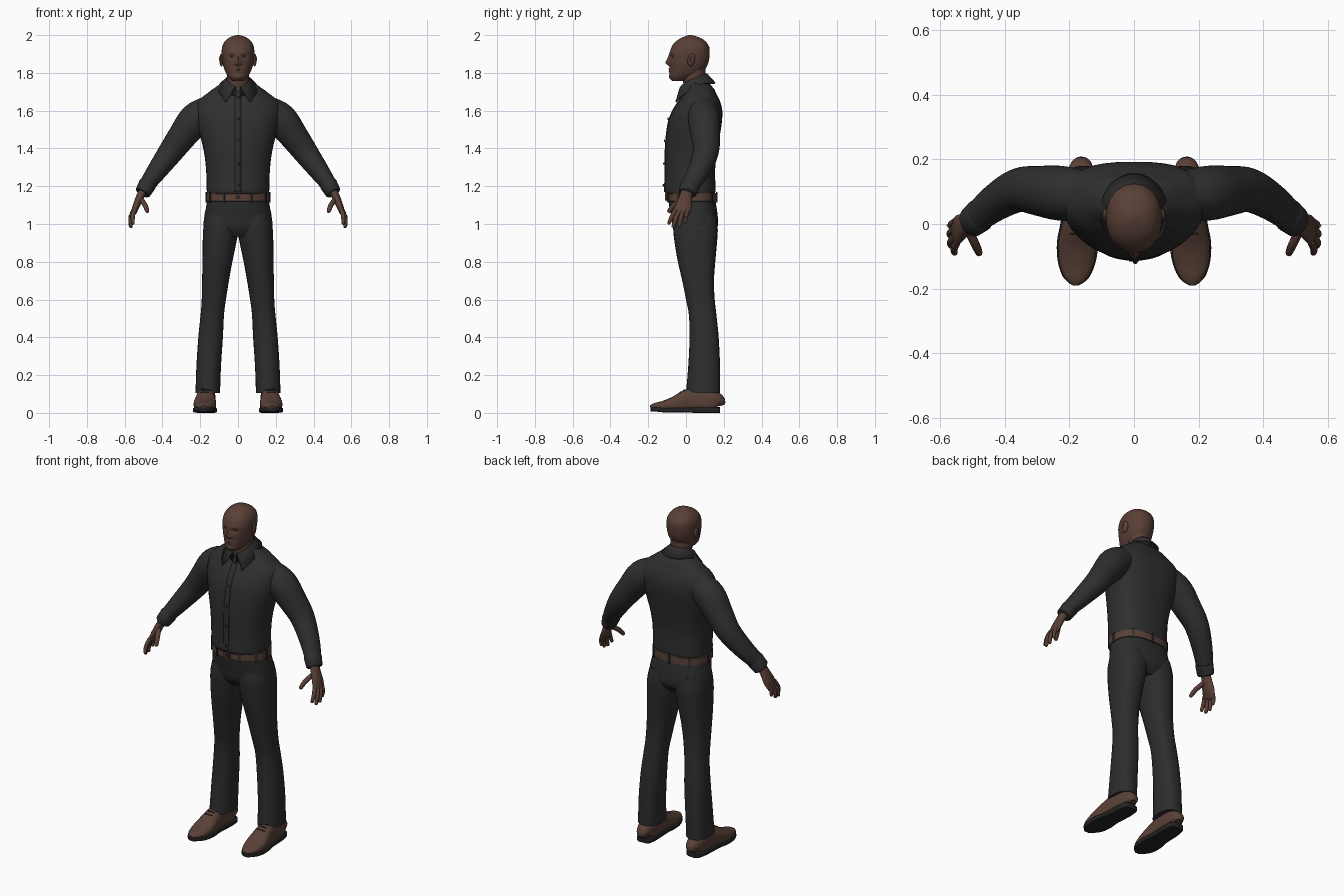
import bpy, bmesh, math
from mathutils import Vector, Matrix

cube = bpy.data.objects.get("Cube")
if cube:
    bpy.data.objects.remove(cube, do_unlink=True)


def material(name, *rgb):
    m = bpy.data.materials.new(name)
    m.use_nodes = True
    col = (*rgb, 1)
    m.diffuse_color = col
    bsdf = next(n for n in m.node_tree.nodes if n.type == 'BSDF_PRINCIPLED')
    bsdf.inputs["Base Color"].default_value = col
    bsdf.inputs["Roughness"].default_value = 0.8
    return m


SKIN = material("dark brown skin", .10, .05, .037)
SHIRT = material("black shirt cloth", .028, .028, .029)
TROUSERS = material("black trouser cloth", .026, .026, .026)
LEATHER = material("brown leather", .10, .053, .038)
SOLE = material("black rubber", .018, .017, .017)
EYE = material("dark eye", .035, .022, .018)
made = []


def add_object(name, bm, mat, mirror=False):
    bmesh.ops.recalc_face_normals(bm, faces=bm.faces)
    me = bpy.data.meshes.new(name)
    bm.to_mesh(me)
    bm.free()
    me.materials.append(mat)
    ob = bpy.data.objects.new(name, me)
    bpy.context.collection.objects.link(ob)
    if mirror:
        ob.modifiers.new("mirror", 'MIRROR').use_mirror_merge = False
    made.append(ob)
    return ob


def smooth_rows(rows, k):
    """Catmull-Rom interpolation of equal-length tuples."""
    if k == 1:
        return rows
    out = []
    for i in range(len(rows) - 1):
        p = [rows[max(i - 1, 0)], rows[i], rows[i + 1], rows[min(i + 2, len(rows) - 1)]]
        for j in range(k):
            t = j / k
            out.append(tuple(b + .5 * t * (c - a + t * (2 * a - 5 * b + 4 * c - d + t * (3 * (b - c) + d - a)))
                             for a, b, c, d in zip(*p)))
    return out + [rows[-1]]


def skin_grid(name, rings, mat, mirror=False, closed=True):
    bm = bmesh.new()
    vs = [[bm.verts.new(p) for p in r] for r in rings]
    n = len(vs[0])
    for lo, hi in zip(vs, vs[1:]):
        for i in range(n if closed else n - 1):
            j = (i + 1) % n
            bm.faces.new((lo[i], lo[j], hi[j], hi[i]))
    if closed:
        bm.faces.new(vs[0])
        bm.faces.new(vs[-1])
    return add_object(name, bm, mat, mirror)


def outline(a, b, ang, front=2, back=2):
    """Point on a superellipse with separate front and back squareness."""
    c, s = math.cos(ang), math.sin(ang)
    e = 2 / (back if s > 0 else front)
    return math.copysign(abs(c) ** e, c) * a, math.copysign(abs(s) ** e, s) * b


def loft(name, rows, mat, ref=None, power=(2, 2), seg=28, k=4, mirror=False):
    """Rows are x, y, z, radius a, radius b; rings follow the path when ref is given."""
    rows = smooth_rows(rows, k)
    rings = []
    for i, (x, y, z, a, b) in enumerate(rows):
        u, v = Vector((1, 0, 0)), Vector((0, 1, 0))
        if ref:
            t = Vector(rows[min(i + 1, len(rows) - 1)][:3]) - Vector(rows[max(i - 1, 0)][:3])
            u = t.cross(Vector(ref)).normalized()
            v = u.cross(t).normalized()
        ring = []
        for s in range(seg):
            p, q = outline(a, b, math.tau * s / seg, *power)
            ring.append(Vector((x, y, z)) + u * p + v * q)
        rings.append(ring)
    return skin_grid(name, rings, mat, mirror)


def trunk(name, rows, mat, **kw):
    """Rows are z, half width, front y, back y."""
    return loft(name, [(0, (f + b) / 2, z, w, (b - f) / 2) for z, w, f, b in rows], mat, **kw)


def solid(name, kind, loc, size, mat, rot=None, mirror=False):
    bm = bmesh.new()
    if kind == 'ball':
        bmesh.ops.create_uvsphere(bm, u_segments=16, v_segments=10, radius=1)
    else:
        bmesh.ops.create_cube(bm, size=2)
    turn = rot or Matrix.Identity(4)
    bm.transform(Matrix.Translation(loc) @ turn @ Matrix.Diagonal((*size, 1)))
    return add_object(name, bm, mat, mirror)


# Head with sculpted face
head = trunk("head", [(1.757, .03, -.072, 0), (1.775, .048, -.085, .04), (1.80, .064, -.086, .085),
                      (1.83, .076, -.085, .108), (1.86, .083, -.086, .12), (1.90, .087, -.086, .125),
                      (1.94, .083, -.075, .122), (1.97, .067, -.05, .10), (1.99, .04, -.015, .065),
                      (2.0, .008, .015, .03)], SKIN, power=(2.2, 2.1), seg=72, k=6)
bumps = [(0, 1.853, .012, .014, -.02), (0, 1.875, .010, .02, -.011), (.033, 1.886, .016, .011, .010),
         (.028, 1.905, .03, .008, -.004), (0, 1.821, .02, .005, -.008), (0, 1.808, .018, .005, -.007),
         (0, 1.777, .02, .012, -.005), (.012, 1.85, .007, .007, -.008)]
for v in head.data.vertices:
    if v.co.y < 0:
        v.co.y += sum(d * math.exp(-((abs(v.co.x) - x) / sx) ** 2 - ((v.co.z - z) / sz) ** 2)
                      for x, z, sx, sz, d in bumps)
solid("eyes", 'ball', (.032, -.064, 1.885), (.012, .011, .007), EYE, mirror=True)
tilt = Matrix.Rotation(-.2, 4, 'X') @ Matrix.Rotation(.25, 4, 'Z')
solid("ears", 'ball', (.088, .028, 1.868), (.010, .02, .034), SKIN, tilt, True)
solid("ear_hollows", 'ball', (.096, .025, 1.872), (.003, .01, .018), EYE, tilt, True)
loft("neck", [(0, .055, 1.68, .062, .062), (0, .045, 1.75, .059, .06), (0, .04, 1.82, .06, .062)], SKIN)

# Shirt body
torso = [(1.155, .158, -.10, .145), (1.17, .165, -.113, .155), (1.22, .166, -.112, .155),
         (1.30, .17, -.11, .155), (1.38, .18, -.11, .165), (1.46, .198, -.105, .178),
         (1.54, .215, -.093, .19), (1.60, .222, -.07, .192), (1.65, .212, -.04, .18),
         (1.69, .165, -.015, .16), (1.72, .125, -.004, .145), (1.765, .058, .0, .10)]
trunk("shirt_body", torso, SHIRT, power=(2.1, 2.7), seg=40)

# Button placket and buttons follow the chest line
chest = [r for r in smooth_rows(torso, 4) if 1.165 < r[0] < 1.71]
placket = skin_grid("shirt_placket", [[(x, r[2] - .003, r[0]) for x in (-.016, 0, .016)] for r in chest],
                    SHIRT, closed=False)
placket.modifiers.new("thickness", 'SOLIDIFY').thickness = .006
for i in range(5):
    row = min(chest, key=lambda r: abs(r[0] - 1.21 - i * .115))
    solid("shirt_button", 'ball', (.004, row[2] - .007, row[0]), (.007, .004, .007), SOLE)

# Folded collar: neck edge, fold and pointed lower edge
edges = [[], [], []]
for i in range(49):
    side = 2 * i / 48 - 1
    t = 1 - abs(side)
    sgn = 1 if side >= 0 else -1
    a = math.radians(10 + 170 * t)
    b = math.radians(40 + 140 * t)
    top = Vector((sgn * .064 * math.sin(a), .04 - .072 * math.cos(a),
                  1.722 + .072 * (.5 - .5 * math.cos(a)) ** .7))
    low = Vector((sgn * .102 * math.sin(b), .037 - .117 * math.cos(b), 1.645 + .1 * min(1, 1.8 * t) ** .8))
    inner = top + Vector((0, 0, -.05))
    edges[0].append(inner)
    edges[1].append(top)
    edges[2].append(low)
collar = skin_grid("shirt_collar", edges, SHIRT, closed=False)
collar.modifiers.new("thickness", 'SOLIDIFY').thickness = .008
collar.modifiers["thickness"].offset = 0

# Sleeves and cuffs
Y = (0, 1, 0)
loft("sleeves", [(.15, .09, 1.60, .08, .075), (.225, .095, 1.553, .088, .085), (.295, .103, 1.465, .076, .077),
                 (.357, .105, 1.38, .066, .068), (.43, .066, 1.28, .053, .058), (.487, .02, 1.20, .041, .048),
                 (.50, .01, 1.175, .038, .045)], SHIRT, ref=Y, mirror=True)
loft("cuffs", [(.475, .029, 1.215, .044, .05), (.479, .026, 1.21, .047, .053), (.503, .007, 1.168, .042, .049),
               (.506, .005, 1.163, .036, .043)], SHIRT, ref=Y, k=1, mirror=True)

# Hands
loft("palms", [(.495, .01, 1.19, .021, .03), (.52, -.003, 1.14, .021, .034), (.541, -.014, 1.09, .018, .044),
               (.555, -.027, 1.055, .012, .042), (.558, -.03, 1.05, .006, .036)], SKIN, ref=Y, mirror=True)


def finger(name, base, mid, tip, r):
    tip = Vector(tip)
    end = tip + (tip - Vector(mid)).normalized() * r * .6
    loft(name, [(*base, r, r), (*mid, r, r), (*tip, r * .8, r * .8), (*end, r * .25, r * .25)],
         SKIN, ref=(1, .3, 0), seg=12, k=3, mirror=True)


finger("index_fingers", (.548, -.055, 1.075), (.557, -.075, 1.04), (.556, -.09, 1.004), .0115)
finger("middle_fingers", (.553, -.035, 1.07), (.567, -.055, 1.03), (.567, -.067, .987), .012)
finger("ring_fingers", (.555, -.014, 1.07), (.569, -.028, 1.03), (.569, -.036, .99), .0115)
finger("little_fingers", (.553, .008, 1.075), (.566, .0, 1.04), (.565, -.004, 1.01), .0105)
finger("thumbs", (.513, -.02, 1.13), (.492, -.062, 1.1), (.48, -.09, 1.068), .0135)

# Trousers
trunk("trouser_hips", [(.935, .12, -.035, .13), (.98, .178, -.066, .166), (1.04, .178, -.078, .168),
                       (1.10, .167, -.09, .16), (1.16, .16, -.095, .15)], TROUSERS, power=(2.2, 2.5))
loft("trouser_legs", [(.16, .09, .105, .065, .09), (.155, .096, .25, .065, .084), (.145, .096, .4, .065, .077),
                      (.136, .088, .52, .062, .073), (.128, .076, .6, .064, .076), (.119, .064, .7, .071, .084),
                      (.109, .056, .8, .079, .099), (.098, .052, .9, .089, .112), (.09, .05, .98, .093, .118),
                      (.086, .047, 1.05, .082, .11)], TROUSERS, power=(2.2, 2.4), mirror=True)

# Belt, buckle and loops
belt = (.169, .133)
trunk("belt", [(1.118, .163, -.097, .152), (1.121, .169, -.104, .162), (1.163, .169, -.104, .162),
               (1.166, .163, -.097, .152)], LEATHER, power=(2.1, 2.5), seg=40, k=1)
solid("belt_buckle", 'box', (0, -.106, 1.142), (.022, .004, .017), LEATHER)
solid("buckle_opening", 'box', (0, -.1105, 1.142), (.013, .001, .009), SOLE)
for deg in (-150, -115, -65, -30, 0, 50, 90, 130, 180):
    x, y = outline(*belt, math.radians(deg), 2.1, 2.5)
    spin = Matrix.Rotation(math.atan2(y / belt[1] ** 2, x / belt[0] ** 2), 4, 'Z')
    solid("belt_loop", 'box', (x, y + .029, 1.142), (.004, .006, .028), TROUSERS, spin)

# Shoes: y, half width, top height
last = [(.18, .022, .06), (.17, .04, .10), (.12, .05, .13), (.05, .051, .135), (0, .054, .122),
        (-.06, .062, .088), (-.12, .056, .064), (-.165, .038, .052), (-.187, .014, .04)]


def foot_x(y):
    return .172 - .05 * y


Z = (0, 0, 1)
loft("shoe_uppers", [(foot_x(y), y, h / 2 + .007, w * .96, h / 2 - .007) for y, w, h in last],
     LEATHER, ref=Z, power=(4, 2.3), mirror=True)
loft("shoe_soles", [(foot_x(y), y, .015 + (.005 if y < -.15 else 0), w + .002, .015 if y > .04 else .012)
                    for y, w, h in last], SOLE, ref=Z, power=(8, 8), mirror=True)
for y, z in ((-.03, .108), (-.01, .119), (.01, .128)):
    solid("shoe_laces", 'ball', (foot_x(y), y, z), (.026, .005, .005), SOLE, mirror=True)

# Smooth shading with sharp edges kept
bpy.ops.object.select_all(action='DESELECT')
for ob in made:
    ob.select_set(True)
bpy.context.view_layer.objects.active = made[0]
bpy.ops.object.shade_smooth_by_angle(angle=math.radians(40))
